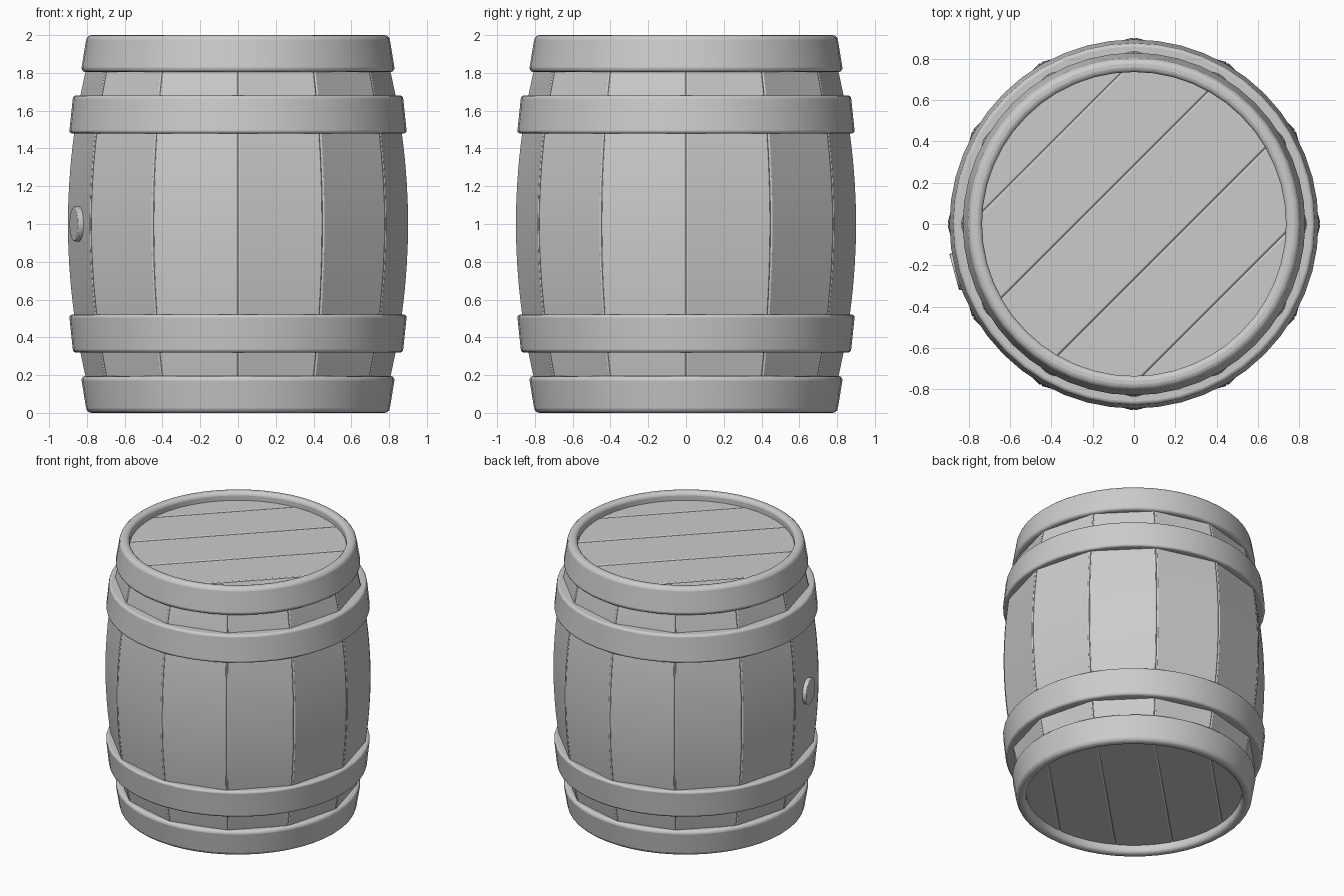
import bpy, bmesh, math
from mathutils import Vector, Matrix

if "Cube" in bpy.data.objects:
    bpy.data.objects.remove(bpy.data.objects["Cube"])


def finish(bm, name, bevel, segments):
    bmesh.ops.recalc_face_normals(bm, faces=bm.faces)
    me = bpy.data.meshes.new(name)
    bm.to_mesh(me)
    bm.free()
    ob = bpy.data.objects.new(name, me)
    bpy.context.collection.objects.link(ob)
    mod = ob.modifiers.new("bevel", 'BEVEL')
    mod.width, mod.segments = bevel, segments
    mod.limit_method = 'ANGLE'
    mod.angle_limit = math.radians(35)
    bpy.ops.object.select_all(action='DESELECT')
    ob.select_set(True)
    bpy.context.view_layer.objects.active = ob
    bpy.ops.object.shade_smooth_by_angle(angle=math.radians(35))
    return ob


def skin(bm, rings, closed):
    """Join equal rings of points with quads; close the loop or cap the ends."""
    vs = [[bm.verts.new(p) for p in ring] for ring in rings]
    n, m = len(vs), len(vs[0])
    for i in range(n if closed else n - 1):
        a, b = vs[i], vs[(i + 1) % n]
        for j in range(m):
            k = (j + 1) % m
            bm.faces.new((a[j], a[k], b[k], b[j]))
    if not closed:
        bm.faces.new(vs[0])
        bm.faces.new(vs[-1])


def polar(r, a, z):
    return Vector((r * math.cos(a), r * math.sin(a), z))


def hoop(name, profile, bevel):
    bm = bmesh.new()
    seg = 48
    skin(bm, [[polar(r, math.tau * i / seg, z) for r, z in profile]
              for i in range(seg)], True)
    finish(bm, name, bevel, 3)


# Staves: twelve flat boards bulging towards the middle
def stave_radius(z):
    return 0.903 - 0.143 * (z - 1) ** 2


bm = bmesh.new()
for i in range(12):
    a, b = math.radians(30 * i), math.radians(30 * (i + 1))
    rings = []
    for k in range(17):
        z = 0.1 + 1.8 * k / 16
        r = stave_radius(z)
        rings.append([polar(r, a, z), polar(r, b, z),
                      polar(r - 0.07, b, z), polar(r - 0.07, a, z)])
    skin(bm, rings, False)
finish(bm, "staves", 0.01, 2)

# Hoops: (outer end radius, inner-side radius) profiles, mirrored top and bottom
end = [(0.735, 2.0), (0.80, 2.0), (0.832, 1.805), (0.75, 1.805), (0.735, 1.90)]
mid = [(0.79, 1.68), (0.873, 1.68), (0.894, 1.48), (0.81, 1.48)]
for side in ("top", "bottom"):
    flip = (lambda p: p) if side == "top" else (lambda p: [(r, 2 - z) for r, z in p])
    hoop(side + "_end_hoop", flip(end), 0.024)
    hoop(side + "_middle_hoop", flip(mid), 0.015)

# Heads: five diagonal planks cut from a disc
R = 0.76
cuts = [-R, -0.55, -0.19, 0.2, 0.56, R]
for side, z0, z1 in (("top_head", 1.87, 1.94), ("bottom_head", 0.06, 0.13)):
    bm = bmesh.new()
    turn = Matrix.Rotation(math.radians(45), 4, 'Z')
    for lo, hi in zip(cuts, cuts[1:]):
        a, b = math.asin(lo / R), math.asin(hi / R)
        arc = [a + (b - a) * t / 10 for t in range(11)]
        right = [(R * math.cos(t), R * math.sin(t)) for t in arc]
        left = [(-x, y) for x, y in reversed(right) if x > 1e-4]
        right = [(x if x > 1e-4 else 0.0, y) for x, y in right]
        pts = right + left
        skin(bm, [[turn @ Vector((x, y, z)) for x, y in pts] for z in (z0, z1)], False)
    finish(bm, side, 0.01, 2)

# Bung: round plug in the middle of one stave
bm = bmesh.new()
ang = math.radians(195)
place = (Matrix.Translation(polar(0.875, ang, 1.0)) @ Matrix.Rotation(ang, 4, 'Z')
         @ Matrix.Rotation(math.radians(90), 4, 'Y'))
bmesh.ops.create_cone(bm, cap_ends=True, segments=32, radius1=0.092, radius2=0.092,
                      depth=0.05, matrix=place)
finish(bm, "bung", 0.006, 2)
